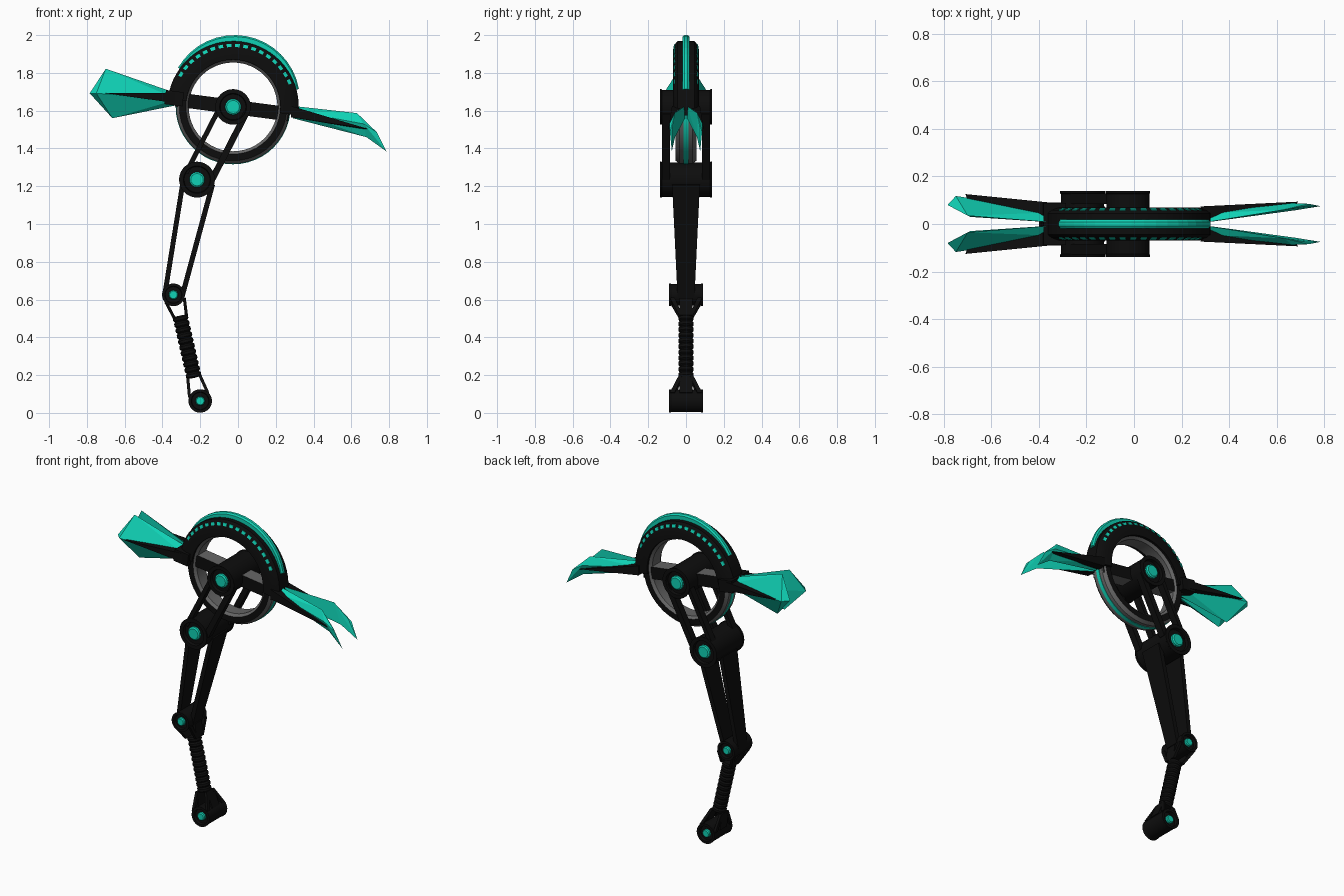
import bpy, bmesh, math
from mathutils import Vector

if "Cube" in bpy.data.objects:
    bpy.data.objects.remove(bpy.data.objects["Cube"])


def material(name, rgb):
    m = bpy.data.materials.new(name)
    m.diffuse_color = (*rgb, 1)
    m.use_nodes = True
    m.node_tree.nodes["Principled BSDF"].inputs["Base Color"].default_value = m.diffuse_color
    return m


BLACK = material("black", (0.004, 0.004, 0.004))
GREY = material("grey", (0.13, 0.13, 0.13))
TEAL = material("teal", (0.005, 0.64, 0.46))
WHEEL = Vector((-0.026, 0, 1.62))
KNEE = Vector((-0.217, 0, 1.235))
ANKLE = Vector((-0.342, 0, 0.625))
FOOT = Vector((-0.20, 0, 0.063))
SPRING_TOP = Vector((-0.307, 0, 0.515))
SPRING_END = Vector((-0.232, 0, 0.185))
TILT = -7.5


def finish(bm, name, mat, smooth=False):
    bmesh.ops.remove_doubles(bm, verts=bm.verts, dist=1e-5)
    bmesh.ops.recalc_face_normals(bm, faces=bm.faces)
    me = bpy.data.meshes.new(name)
    bm.to_mesh(me)
    bm.free()
    me.materials.append(mat)
    ob = bpy.data.objects.new(name, me)
    bpy.context.collection.objects.link(ob)
    if smooth:
        bpy.ops.object.select_all(action='DESELECT')
        ob.select_set(True)
        bpy.context.view_layer.objects.active = ob
        bpy.ops.object.shade_smooth_by_angle(angle=math.radians(25))
    return ob


def lathe(name, profile, mat, centre=(0, 0, 0), a0=0, a1=360, seg=48, closed=True, smooth=True):
    """Sweep (radius, y) points about the y axis, fully or as an arc."""
    bm = bmesh.new()
    rows = []
    for i in range(seg + 1):
        a = math.radians(a0 + (a1 - a0) * i / seg)
        rows.append([bm.verts.new((r * math.cos(a), y, r * math.sin(a))) for r, y in profile])
    n = len(profile)
    for p, q in zip(rows, rows[1:]):
        for j in range(n if closed else n - 1):
            k = (j + 1) % n
            bm.faces.new((p[j], p[k], q[k], q[j]))
    if a1 - a0 < 360:
        bm.faces.new(rows[0])
        bm.faces.new(rows[-1][::-1])
    ob = finish(bm, name, mat, smooth)
    ob.location = centre
    return ob


def hull(name, points, mat, mirror=False):
    """Flat-faced convex part, optionally repeated across y = 0."""
    for s in ((1, -1) if mirror else (1,)):
        bm = bmesh.new()
        for x, y, z in points:
            bm.verts.new((x, y * s, z))
        res = bmesh.ops.convex_hull(bm, input=bm.verts)
        junk = [g for g in res["geom_interior"] if isinstance(g, bmesh.types.BMVert)]
        bmesh.ops.delete(bm, geom=junk, context='VERTS')
        bmesh.ops.dissolve_limit(bm, angle_limit=0.01, verts=bm.verts, edges=bm.edges)
        ob = finish(bm, name, mat)
    return ob


def strut(name, a, b, width, ya, yb, mat=BLACK, mirror=False):
    """Flat bar between two (x, z) points with a y range at each end."""
    d = Vector((b[0] - a[0], b[1] - a[1])).normalized()
    n = Vector((-d.y, d.x)) * width / 2
    pts = [(p[0] + s * n.x, y, p[1] + s * n.y)
           for p, ys in ((a, ya), (b, yb)) for s in (1, -1) for y in ys]
    return hull(name, pts, mat, mirror)


def grey_edges(ob, limit):
    ob.data.materials.append(GREY)
    for p in ob.data.polygons:
        p.material_index = int(abs(p.normal.y) < limit)


def ring_profile(half):
    return half + [(r, -y) for r, y in reversed(half)]


# Wheel ring: black side faces, grey rims, teal tread line
ring = lathe("wheel_ring", ring_profile([(0.235, 0.04), (0.25, 0.055), (0.285, 0.055), (0.301, 0.035)]), BLACK, WHEEL)
grey_edges(ring, 0.9)
lathe("tread_line", ring_profile([(0.295, 0.012), (0.304, 0.012)]), TEAL, WHEEL)

# Upper housing with teal crest and row of lights
lathe("arc_housing", ring_profile([(0.25, 0.07), (0.30, 0.07), (0.333, 0.058), (0.348, 0.045)]),
      BLACK, WHEEL, TILT, 180 + TILT, 32)
lathe("arc_crest", ring_profile([(0.31, 0.018), (0.338, 0.018), (0.346, 0.008)]),
      TEAL, WHEEL + Vector((0.008, 0, 0.034)), 10, 150, 16, smooth=False)
for i in range(17):
    a = 24 + i * 124 / 16
    for s in (1, -1):
        lathe("arc_light", [(0.317, s * 0.05), (0.317, s * 0.067), (0.334, s * 0.061), (0.334, s * 0.05)],
              TEAL, WHEEL, a - 2.2, a + 2.2, 1, smooth=False)

# Cross bar and the blade mount on its left end
bar = strut("cross_bar", (-0.33, 1.66), (0.27, 1.581), 0.075, (-0.045, 0.045), (-0.045, 0.045))
grey_edges(bar, 0.5)
strut("blade_mount", (-0.385, 1.672), (-0.29, 1.66), 0.075, (-0.088, 0.088), (-0.088, 0.088))

# Left blades: broad faceted heads with black spikes outside
hull("left_blade", [(-0.32, 0.005, 1.69), (-0.32, 0.005, 1.63), (-0.32, 0.05, 1.66),
                    (-0.70, 0.035, 1.822), (-0.785, 0.08, 1.692), (-0.665, 0.035, 1.56),
                    (-0.75, 0.118, 1.692), (-0.69, 0.03, 1.69)], TEAL, True)
hull("left_spike", [(-0.33, y, z) for y in (0.02, 0.088) for z in (1.64, 1.695)]
     + [(-0.71, 0.126, 1.694), (-0.70, 0.10, 1.692)], BLACK, True)

# Right blades: long, drooping, in two faceted sections
joint = [(0.63, 0.06, 1.587), (0.72, 0.075, 1.50), (0.68, 0.058, 1.46), (0.665, 0.088, 1.53)]
hull("right_blade", [(0.29, 0.005, 1.625), (0.29, 0.005, 1.56), (0.29, 0.045, 1.60)] + joint, TEAL, True)
hull("right_blade_tip", joint[1:3] + [(0.63, 0.06, 1.587), (0.665, 0.088, 1.53), (0.735, 0.085, 1.486),
                                      (0.785, 0.075, 1.385)], TEAL, True)
hull("right_spike", [(0.28, y, z) for y in (0.02, 0.074) for z in (1.565, 1.625)]
     + [(0.69, 0.094, 1.503), (0.68, 0.07, 1.50)], BLACK, True)

# Round joints with recessed ends and teal pins
for name, c, r, w, pin in (("hub", WHEEL, 0.094, 0.138, 0.043), ("knee", KNEE, 0.095, 0.138, 0.041),
                           ("ankle", ANKLE, 0.06, 0.09, 0.025), ("foot", FOOT, 0.062, 0.09, 0.025)):
    half = [(0, w - 0.018), (r * 0.72, w - 0.018), (r * 0.76, w), (r, w), (r, w - 0.008), (r * 0.96, w - 0.012)]
    lathe(name + "_joint", ring_profile(half), BLACK, c, seg=32, closed=False)
    half = [(0, w), (pin * 0.8, w), (pin, w - 0.006), (pin, w - 0.03)]
    lathe(name + "_pin", ring_profile(half), TEAL, c, seg=16, closed=False, smooth=False)

# Upper leg: pairs of plates on each side
strut("upper_leg_rear", (-0.105, 1.60), (-0.275, 1.27), 0.026, (0.085, 0.128), (0.085, 0.128), mirror=True)
strut("upper_leg_front", (0.045, 1.59), (-0.135, 1.24), 0.034, (0.085, 0.128), (0.085, 0.128), mirror=True)

# Lower leg: two full-width plates narrowing downwards
strut("lower_leg_rear", (-0.295, 1.20), (-0.387, 0.63), 0.026, (-0.073, 0.073), (-0.045, 0.045))
strut("lower_leg_front", (-0.135, 1.21), (-0.295, 0.62), 0.027, (-0.073, 0.073), (-0.045, 0.045))

# Ribbed spring
axis = SPRING_END - SPRING_TOP
ribs = 11
prof = [(0, 0)]
for i in range(ribs):
    t = axis.length / ribs
    prof += [(0.034, i * t), (0.041, (i + 0.25) * t), (0.041, (i + 0.7) * t), (0.034, (i + 0.95) * t)]
prof.append((0, axis.length))
spring = lathe("spring", prof, BLACK, SPRING_TOP, seg=20, closed=False)
spring.rotation_mode = 'QUATERNION'
spring.rotation_quaternion = axis.to_track_quat('Y', 'Z')

# Forks joining the spring to the ankle and foot
side = Vector((-axis.z, 0, axis.x)).normalized()
for c, e in ((ANKLE, SPRING_TOP), (FOOT, SPRING_END)):
    for s in (1, -1):
        p = c + side * s * 0.05 + (e - c) * 0.25
        q = e + side * s * 0.033 - (e - c).normalized() * -0.006
        strut("fork_prong", p.xz, q.xz, 0.016, (0.06, 0.086), (0.018, 0.037), mirror=True)
        strut("fork_web", p.xz, q.xz, 0.014, (-0.034, 0.034), (-0.034, 0.034))
